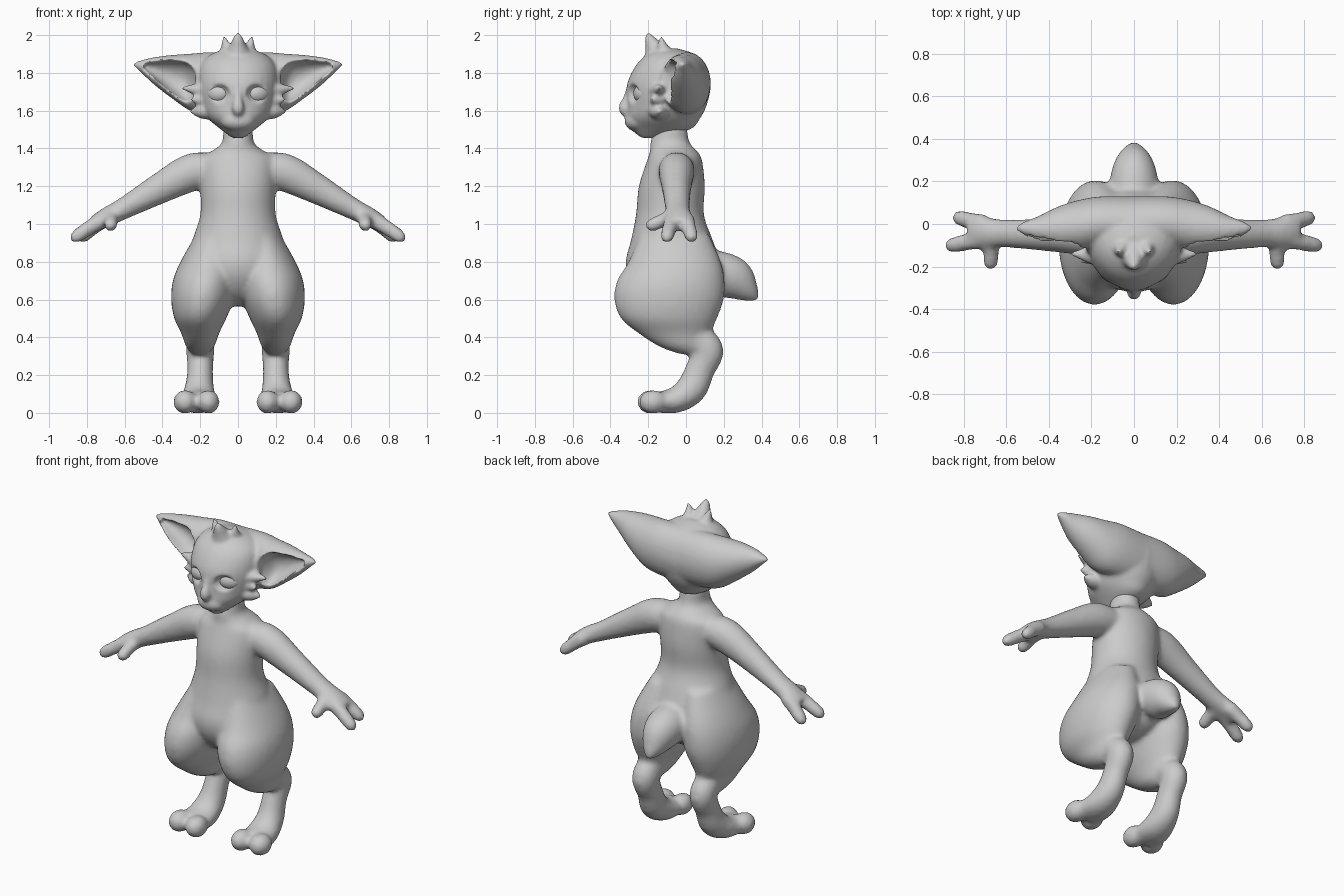
import bpy, bmesh, math
from mathutils import Vector, Matrix

if "Cube" in bpy.data.objects:
    bpy.data.objects.remove(bpy.data.objects["Cube"])

skin = bpy.data.materials.new("pale_grey")
skin.diffuse_color = (0.6, 0.6, 0.6, 1)
skin.use_nodes = True
skin.node_tree.nodes["Principled BSDF"].inputs["Base Color"].default_value = skin.diffuse_color
X, Y, Z = Vector((1, 0, 0)), Vector((0, 1, 0)), Vector((0, 0, 1))


def spline(a, b, c, d, t):
    """Catmull-Rom interpolation between b and c."""
    return [0.5 * (2 * q + (r - p) * t + (2 * p - 5 * q + 4 * r - s) * t * t
                   + (3 * q - p - 3 * r + s) * t ** 3) for p, q, r, s in zip(a, b, c, d)]


def loft(bm, stations, u, axis=None, both=False, sides=32, steps=5):
    """Smooth tube through (x, y, z, radius along u, other radius) stations."""
    n = len(stations)
    pts = []
    for i in range(n - 1):
        quad = [stations[min(max(i + k, 0), n - 1)] for k in (-1, 0, 1, 2)]
        pts += [spline(*quad, j / steps) for j in range(steps)]
    pts.append(stations[-1])
    for s in ((1, -1) if both else (1,)):
        rings = []
        for i, p in enumerate(pts):
            lo, hi = pts[max(i - 1, 0)], pts[min(i + 1, len(pts) - 1)]
            t = axis or (Vector(hi[:3]) - Vector(lo[:3])).normalized()
            v = t.cross(u).normalized()
            ring = []
            for k in range(sides):
                a = 2 * math.pi * k / sides
                c = (Vector(p[:3]) + u * (max(p[3], .004) * math.cos(a))
                     + v * (max(p[4], .004) * math.sin(a)))
                ring.append(bm.verts.new((c.x * s, c.y, c.z)))
            rings.append(ring)
        for r0, r1 in zip(rings, rings[1:]):
            for k in range(sides):
                m = (k + 1) % sides
                bm.faces.new((r0[k], r0[m], r1[m], r1[k]))
        bm.faces.new(rings[0][::-1])
        bm.faces.new(rings[-1])


def blob(bm, centre, radii, both=False, turn=0):
    """Ellipsoid, optionally mirrored and turned outward about z."""
    for s in ((1, -1) if both else (1,)):
        m = (Matrix.Translation((centre[0] * s, centre[1], centre[2]))
             @ Matrix.Rotation(turn * s, 4, 'Z') @ Matrix.Diagonal((*radii, 1)))
        bmesh.ops.create_uvsphere(bm, u_segments=32, v_segments=16, radius=1, matrix=m)


def finish(bm, name):
    bmesh.ops.recalc_face_normals(bm, faces=bm.faces)
    me = bpy.data.meshes.new(name)
    bm.to_mesh(me)
    bm.free()
    ob = bpy.data.objects.new(name, me)
    bpy.context.collection.objects.link(ob)
    me.materials.append(skin)
    me.shade_smooth()
    return ob


def modify(ob, kind, **settings):
    bpy.context.view_layer.objects.active = ob
    mod = ob.modifiers.new(kind.lower(), kind)
    for key, value in settings.items():
        setattr(mod, key, value)
    bpy.ops.object.modifier_apply(modifier=mod.name)


def fuse(ob, voxel, smooth):
    """Melt overlapping volumes into one soft skin."""
    modify(ob, 'REMESH', mode='VOXEL', voxel_size=voxel, use_smooth_shade=True)
    modify(ob, 'SMOOTH', factor=0.5, iterations=smooth)
    ob.data.shade_smooth()


# ---- body: torso, thighs, legs, feet, arms, hands, tail ----
bm = bmesh.new()
loft(bm, [(0, -.08, 1.52, .08, .085), (0, -.085, 1.43, .085, .105), (0, -.065, 1.385, .14, .125),
          (0, -.06, 1.34, .2, .145), (0, -.075, 1.2, .2, .175), (0, -.085, 1.05, .2, .18),
          (0, -.075, .92, .24, .215), (0, -.07, .8, .265, .25), (0, -.06, .7, .25, .24),
          (0, -.05, .61, .15, .18), (0, -.05, .565, .04, .08)], X, Z)
# thighs
loft(bm, [(.12, -.06, .95, .1, .18), (.155, -.06, .8, .15, .245), (.175, -.08, .7, .17, .285),
          (.188, -.09, .6, .166, .29), (.2, -.09, .5, .138, .255), (.2, -.06, .42, .1, .19),
          (.2, -.01, .35, .075, .13), (.2, .03, .31, .04, .06)], X, Z, True)
# lower legs
loft(bm, [(.2, -.02, .42, .08, .1), (.2, .07, .38, .075, .085), (.2, .115, .325, .075, .085),
          (.2, .075, .23, .068, .078), (.205, .03, .13, .078, .082),
          (.21, -.05, .07, .095, .07), (.215, -.15, .055, .1, .055)], X, None, True)
# toes
blob(bm, (.157, -.185, .058), (.06, .075, .064), True)
blob(bm, (.28, -.175, .058), (.063, .075, .064), True)
# arms
loft(bm, [(.1, -.05, 1.29, .09, .08), (.24, -.05, 1.275, .095, .1), (.41, -.05, 1.19, .078, .082),
          (.6, -.045, 1.085, .066, .058), (.7, -.04, 1.035, .074, .05),
          (.77, -.035, .995, .07, .04)], Y, None, True)
# thumbs and fingers
loft(bm, [(.66, -.04, 1.05, .045, .045), (.67, -.12, 1.02, .038, .038),
          (.675, -.19, .99, .034, .034), (.675, -.212, .98, .01, .01)], X, None, True)
for y0, x1, y1 in ((-.07, .86, -.1), (0, .825, .028)):
    loft(bm, [(.7, y0, 1.03, .045, .045), ((.7 + x1) / 2, (y0 + y1) / 2, .985, .04, .04),
              (x1, y1, .93, .036, .034), (x1 + .025, y1, .908, .01, .01)], Y, None, True)
# tail
loft(bm, [(0, .06, .76, .1, .1), (0, .18, .74, .115, .115), (0, .265, .7, .1, .11),
          (0, .335, .64, .06, .06), (0, .38, .6, .015, .015)], X)
body = finish(bm, "body")
fuse(body, .014, 10)
for v in body.data.vertices:  # flat soles
    v.co.z = max(v.co.z, 0)

# ---- head: skull and ears ----
bm = bmesh.new()
loft(bm, [(0, -.2, 1.455, .03, .035), (0, -.135, 1.5, .09, .155), (0, -.12, 1.56, .16, .195),
          (0, -.1, 1.63, .2, .21), (0, -.09, 1.74, .215, .222), (0, -.08, 1.84, .2, .185),
          (0, -.08, 1.9, .14, .125), (0, -.1, 1.93, .05, .05)], X, Z)
loft(bm, [(0, 0, 1.74, .13, .17), (.15, .005, 1.745, .125, .165), (.25, -.01, 1.75, .125, .152),
          (.35, -.02, 1.78, .105, .115), (.45, -.025, 1.812, .062, .07),
          (.52, -.02, 1.837, .03, .028), (.555, -.02, 1.845, .008, .008)], Y, X, True)
head = finish(bm, "head")
modify(head, 'REMESH', mode='VOXEL', voxel_size=.01)

# hollows for ears and eye sockets
bm = bmesh.new()
loft(bm, [(.225, -.12, 1.745, .04, .06), (.27, -.11, 1.75, .1, .105), (.35, -.1, 1.78, .105, .088),
          (.43, -.08, 1.812, .07, .05), (.5, -.05, 1.837, .02, .012)], Y, X, True)
blob(bm, (.108, -.295, 1.69), (.066, .045, .053), True, .4)
hollow = finish(bm, "hollow_cutter")
hollow.hide_render = True
modify(head, 'BOOLEAN', operation='DIFFERENCE', object=hollow, solver='EXACT')
bpy.data.objects.remove(hollow)

# crest, nose, muzzle and cheek tufts
bm = bmesh.new()
bm.from_mesh(head.data)
bpy.data.objects.remove(head)
loft(bm, [(0, -.13, 1.85, .11, .1), (0, -.17, 1.935, .05, .05), (0, -.195, 1.985, .025, .025),
          (0, -.2, 2.015, .006, .006)], X)
loft(bm, [(.05, -.1, 1.87, .06, .06), (.06, -.125, 1.94, .03, .03),
          (.075, -.13, 1.995, .005, .005)], X, None, True)
loft(bm, [(0, -.285, 1.72, .025, .03), (0, -.305, 1.66, .024, .03), (0, -.325, 1.61, .032, .032),
          (0, -.3, 1.575, .02, .02)], X)
blob(bm, (0, -.26, 1.545), (.09, .065, .055))
for z0, x1, y1, z1 in ((1.7, .3, -.14, 1.72), (1.6, .255, -.14, 1.595), (1.655, .25, -.18, 1.66)):
    loft(bm, [(.13, -.14, z0, .06, .05), (.2, -.145, (z0 + z1) / 2, .045, .038),
              (x1, y1, z1, .006, .006)], Y, None, True)
head = finish(bm, "head")
fuse(head, .01, 5)

# ---- eyes ----
bm = bmesh.new()
blob(bm, (.106, -.235, 1.69), (.06, .04, .047), True, .4)
finish(bm, "eyes")
